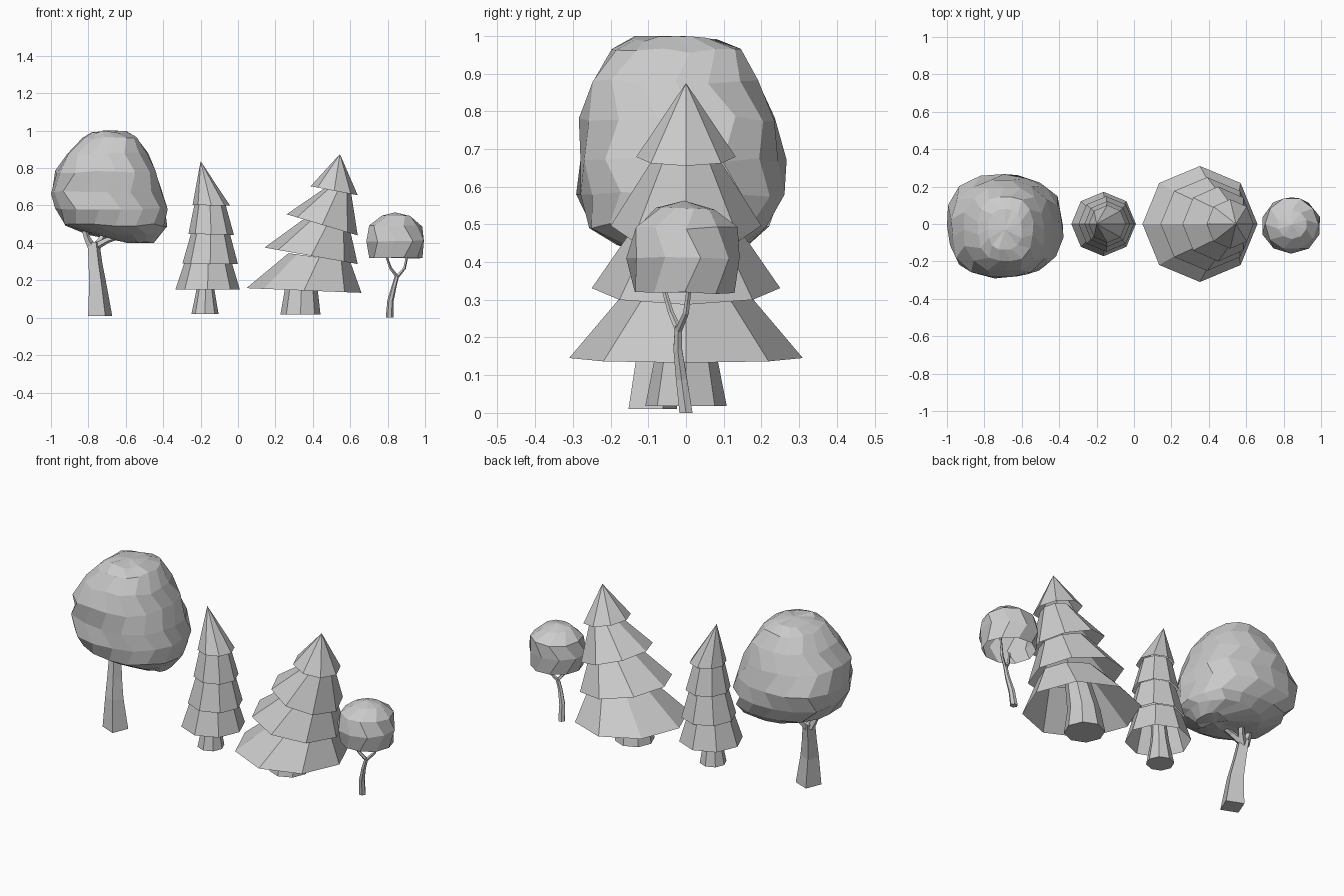
import bpy, bmesh, math, random
from mathutils import Vector

if "Cube" in bpy.data.objects:
    bpy.data.objects.remove(bpy.data.objects["Cube"])

random.seed(4)
grey = bpy.data.materials.new("plain grey")
grey.diffuse_color = (0.6, 0.6, 0.6, 1)
grey.use_nodes = True
grey.node_tree.nodes["Principled BSDF"].inputs["Base Color"].default_value = grey.diffuse_color


def skin(name, rings, cap_start=False, cap_end=False):
    """Join successive rings of points; a one-point ring closes to a tip."""
    bm = bmesh.new()
    rows = [[bm.verts.new(p) for p in r] for r in rings]
    for a, b in zip(rows, rows[1:]):
        n = max(len(a), len(b))
        for i in range(n):
            j = (i + 1) % n
            if len(a) == 1:
                bm.faces.new((a[0], b[j], b[i]))
            elif len(b) == 1:
                bm.faces.new((a[i], a[j], b[0]))
            else:
                bm.faces.new((a[i], a[j], b[j], b[i]))
    if cap_start:
        bm.faces.new(rows[0][::-1])
    if cap_end:
        bm.faces.new(rows[-1])
    if len(rows[0]) == 1 or cap_start:
        bmesh.ops.recalc_face_normals(bm, faces=bm.faces)
    me = bpy.data.meshes.new(name)
    bm.to_mesh(me)
    bm.free()
    me.materials.append(grey)
    ob = bpy.data.objects.new(name, me)
    bpy.context.collection.objects.link(ob)
    return ob


def tilted_ring(xl, zl, xr, zr, ry, n=8):
    """Ring spanning xl..xr whose height runs from zl on the left to zr on the right."""
    pts = []
    for i in range(n):
        a = 2 * math.pi * i / n
        t = (1 + math.cos(a)) / 2
        pts.append(Vector((xl + (xr - xl) * t, ry * math.sin(a), zl + (zr - zl) * t)))
    return pts


def tube(name, path, sides, turn=0.0, upright=True):
    """Tapered limb along (x, y, z, radius) points."""
    pts = [Vector(p[:3]) for p in path]
    rings = []
    for i, p in enumerate(pts):
        d = pts[min(i + 1, len(pts) - 1)] - pts[max(i - 1, 0)]
        if upright and i == 0:
            d = Vector((0, 0, 1))
        q = Vector((0, 0, 1)).rotation_difference(d)
        r = path[i][3]
        rings.append([p + q @ Vector((r * math.cos(a), r * math.sin(a), 0))
                      for a in (turn + 2 * math.pi * k / sides for k in range(sides))])
    return skin(name, rings, True, True)


def blob(name, levels, n, power, jitter, start, end):
    """Faceted crown from (z, xmin, xmax, ymin, ymax) levels; no start point leaves it open below."""
    rings = [[Vector(start)]] if start else []
    for k, (z, x0, x1, y0, y1) in enumerate(levels):
        ring = []
        for i in range(n):
            a = 2 * math.pi * (i + 0.5 * (k % 2)) / n
            c, s = math.cos(a), math.sin(a)
            f = (abs(c) ** power + abs(s) ** power) ** (-1 / power)
            f *= 1 + random.uniform(-jitter, jitter)
            ring.append(Vector(((x0 + x1) / 2 + (x1 - x0) / 2 * c * f,
                                (y0 + y1) / 2 + (y1 - y0) / 2 * s * f,
                                z + random.uniform(-jitter, jitter) * 0.25)))
        rings.append(ring)
    rings.append([Vector(end)])
    return skin(name, rings)


def pine(name, tiers, apex, trunk):
    """Stacked eight-sided hollow skirts; each tier is a lower ring and an upper ring."""
    for i, (low, high) in enumerate(tiers):
        top = tilted_ring(*high) if high else [Vector(apex)]
        skin(f"{name}_skirt_{i + 1}", [tilted_ring(*low), top])
    skin(name + "_trunk", [tilted_ring(*r) for r in trunk], True, True)


# large round tree
blob("large_crown", [
    (0.405, -0.60, -0.45, -0.08, 0.08),
    (0.45, -0.80, -0.41, -0.18, 0.17),
    (0.495, -0.93, -0.385, -0.26, 0.225),
    (0.58, -0.985, -0.38, -0.285, 0.255),
    (0.67, -1.0, -0.395, -0.275, 0.26),
    (0.78, -0.975, -0.445, -0.28, 0.23),
    (0.88, -0.91, -0.48, -0.25, 0.195),
    (0.96, -0.835, -0.54, -0.20, 0.15),
    (0.993, -0.78, -0.60, -0.14, 0.08)],
    16, 2.6, 0.03, (-0.54, 0, 0.40), (-0.69, -0.03, 1.0))
tube("large_trunk", [
    (-0.737, -0.088, 0.01, 0.07), (-0.75, -0.08, 0.18, 0.05),
    (-0.762, -0.06, 0.29, 0.04), (-0.772, -0.04, 0.40, 0.034)], 4, 0.4)
for i, path in enumerate([
        [(-0.78, -0.04, 0.37, 0.025), (-0.81, -0.05, 0.43, 0.018), (-0.83, -0.06, 0.50, 0.014)],
        [(-0.765, -0.04, 0.37, 0.025), (-0.73, -0.01, 0.42, 0.018), (-0.70, 0.03, 0.50, 0.014)],
        [(-0.765, -0.04, 0.38, 0.022), (-0.70, -0.05, 0.415, 0.017), (-0.62, -0.05, 0.44, 0.013)]]):
    tube(f"large_branch_{i + 1}", path, 5, 0, False)

# slim pine
pine("slim_pine", [
    ((-0.335, 0.15, 0.01, 0.15, 0.172), (-0.285, 0.30, -0.035, 0.30, 0.125)),
    ((-0.297, 0.29, 0.0, 0.286, 0.148), (-0.25, 0.455, -0.045, 0.455, 0.103)),
    ((-0.265, 0.448, -0.022, 0.443, 0.122), (-0.232, 0.61, -0.068, 0.61, 0.08)),
    ((-0.243, 0.602, -0.043, 0.60, 0.10), None)],
    (-0.2, 0, 0.837),
    [(-0.249, 0.02, -0.104, 0.02, 0.073), (-0.222, 0.15, -0.126, 0.15, 0.048),
     (-0.20, 0.30, -0.13, 0.30, 0.035)])

# broad leaning pine
pine("broad_pine", [
    ((0.045, 0.158, 0.66, 0.133, 0.31), (0.27, 0.345, 0.60, 0.30, 0.16)),
    ((0.142, 0.375, 0.64, 0.287, 0.25), (0.355, 0.53, 0.60, 0.465, 0.135)),
    ((0.26, 0.553, 0.64, 0.44, 0.20), (0.46, 0.69, 0.605, 0.665, 0.085)),
    ((0.388, 0.703, 0.64, 0.655, 0.132), None)],
    (0.545, 0, 0.875),
    [(0.227, 0.018, 0.441, 0.018, 0.108), (0.25, 0.15, 0.427, 0.14, 0.083),
     (0.32, 0.33, 0.45, 0.31, 0.06)])

# small round tree, crown an open shell underneath
blob("small_crown", [
    (0.318, 0.70, 0.985, -0.142, 0.135),
    (0.41, 0.68, 1.0, -0.16, 0.143),
    (0.49, 0.70, 0.985, -0.14, 0.142),
    (0.542, 0.765, 0.925, -0.08, 0.075)],
    10, 2.0, 0.015, None, (0.84, -0.005, 0.563))
tube("small_trunk", [
    (0.81, 0.0, 0.0, 0.02), (0.815, -0.012, 0.09, 0.017),
    (0.835, -0.022, 0.17, 0.013), (0.852, -0.02, 0.23, 0.011)], 6)
for i, path in enumerate([
        [(0.85, -0.02, 0.22, 0.010), (0.815, -0.04, 0.265, 0.008), (0.785, -0.065, 0.35, 0.006)],
        [(0.852, -0.02, 0.22, 0.010), (0.89, 0.0, 0.265, 0.008), (0.91, 0.012, 0.36, 0.006)]]):
    tube(f"small_branch_{i + 1}", path, 5, 0, False)
